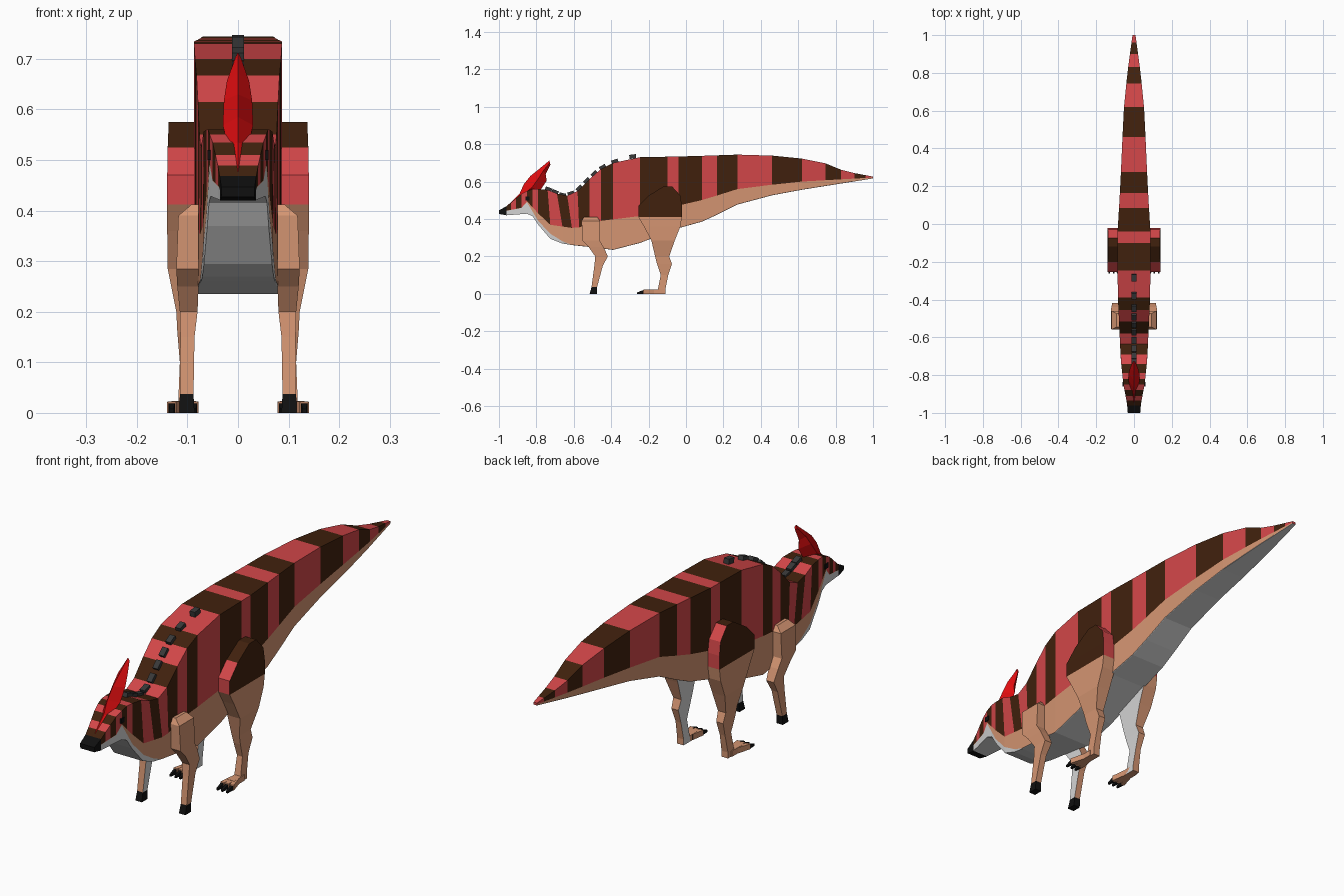
import bpy, bmesh, math
from mathutils import Matrix, Vector

if "Cube" in bpy.data.objects:
    bpy.data.objects.remove(bpy.data.objects["Cube"])

# Colours
COLOURS = {
    "stripe_red": (.65, .062, .066), "stripe_brown": (.052, .015, .004),
    "flank_tan": (.66, .30, .168), "belly_white": (.66, .66, .66),
    "crest_red": (.74, .004, .005), "claw_black": (.005, .005, .005),
    "spine_grey": (.04, .04, .04),
}
NAMES = list(COLOURS)
RED, BROWN, TAN, WHITE, CREST, BLACK, GREY = range(len(NAMES))
MATS = []
for key, rgb in COLOURS.items():
    m = bpy.data.materials.new(key)
    m.use_nodes = True
    m.diffuse_color = (*rgb, 1)
    m.node_tree.nodes["Principled BSDF"].inputs["Base Color"].default_value = (*rgb, 1)
    MATS.append(m)


def loft(name, rings, rule):
    """Skin equal-sized rings; rule(face, ring index, side index) picks the colour."""
    bm = bmesh.new()
    vs = [[bm.verts.new(p) for p in r] for r in rings]
    n = len(rings[0])
    tags = {}
    for i in range(len(vs) - 1):
        for j in range(n):
            k = (j + 1) % n
            f = bm.faces.new((vs[i][j], vs[i][k], vs[i + 1][k], vs[i + 1][j]))
            tags[f] = (i, j)
    tags[bm.faces.new(vs[0])] = (0, -1)
    tags[bm.faces.new(vs[-1])] = (len(vs) - 2, -1)
    bmesh.ops.recalc_face_normals(bm, faces=bm.faces)
    bm.normal_update()
    for f, (i, j) in tags.items():
        f.material_index = rule(f, i, j)
    me = bpy.data.meshes.new(name)
    bm.to_mesh(me)
    bm.free()
    for m in MATS:
        me.materials.append(m)
    ob = bpy.data.objects.new(name, me)
    bpy.context.collection.objects.link(ob)
    return ob


def box(name, centre, size, colour, tilt=0):
    x, y, z = (c / 2 for c in size)
    rings = [[(a, b, c) for a, c in ((-x, -z), (x, -z), (x, z), (-x, z))] for b in (-y, y)]
    ob = loft(name, rings, lambda f, i, j: colour)
    ob.data.transform(Matrix.Translation(Vector(centre)) @ Matrix.Rotation(tilt, 4, "X"))
    return ob


def curve(points):
    """Piecewise linear function through the points."""
    def at(y):
        y = min(max(y, points[0][0]), points[-1][0])
        for (a, u), (b, v) in zip(points, points[1:]):
            if y <= b:
                return u + (v - u) * (y - a) / (b - a)
    return at


# Body outlines along y
top = curve([(-1, .447), (-.96, .468), (-.88, .535), (-.83, .56), (-.75, .56), (-.65, .52),
             (-.59, .54), (-.51, .62), (-.46, .665), (-.39, .70), (-.29, .73), (0, .735),
             (.29, .745), (.45, .74), (.61, .725), (.74, .70), (.85, .655), (1, .627)])
middle = curve([(-1, .435), (-.96, .445), (-.88, .46), (-.85, .495), (-.79, .43), (-.73, .37),
                (-.59, .35), (-.46, .39), (-.25, .415), (-.03, .475), (.1, .505), (.29, .565),
                (.61, .60), (1, .622)])
bib = curve([(-.85, .49), (-.79, .39), (-.74, .33), (-.65, .275), (-.55, .24), (-.4, .2)])
low = curve([(-1, .427), (-.96, .42), (-.83, .43), (-.79, .37), (-.74, .30), (-.65, .265),
             (-.51, .25), (-.39, .235), (-.29, .255), (-.2, .29), (-.03, .355), (.1, .39),
             (.29, .485), (.45, .525), (.61, .555), (1, .617)])
width = curve([(-1, .033), (-.95, .037), (-.85, .056), (-.72, .07), (-.5, .08), (-.35, .087),
               (0, .087), (.1, .078), (.3, .068), (.6, .055), (.8, .035), (1, .008)])

# Stripe edges from tail tip to nose
EDGES = [1, .96, .9, .83, .745, .62, .46, .275, .165, .085, -.04, -.1, -.245, -.39, -.455,
         -.515, -.58, -.635, -.69, -.74, -.79, -.82, -.85, -.88, -.91, -.935, -.96, -1]


def body_ring(y):
    lean = y + .035 * max(0, 1 - abs(y + .67) / .12)
    base = low(lean)
    mid = max(middle(lean), base + .003)
    bib_z = min(max(bib(lean), base + .001), mid - .001)
    w, v = width(y), width(lean)
    half = [(w, y, top(y)), (v, lean, mid), (v, lean, bib_z), (v * .97, lean, base)]
    return half + [(-a, b, c) for a, b, c in reversed(half)]


def body_colour(f, i, j):
    if i == len(EDGES) - 2:
        return BLACK
    if j in (0, 6, 7, -1):
        return (RED, BROWN)[i % 2]
    return TAN if j in (1, 5) else WHITE


loft("body", [body_ring(y) for y in EDGES], body_colour)

# Crest: front point, back point, half width
crest = [((-.955, .472), (-.94, .455), .014), ((-.89, .535), (-.86, .52), .02),
         ((-.868, .585), (-.78, .552), .03), ((-.832, .63), (-.745, .605), .028),
         ((-.78, .672), (-.75, .64), .022), ((-.73, .713), (-.725, .69), .006)]
rings = []
for (fy, fz), (by, bz), w in crest:
    my, mz = (fy + by) / 2, (fz + bz) / 2
    rings.append([(0, fy, fz), (w, my, mz), (0, by, bz), (-w, my, mz)])
loft("crest", rings, lambda f, i, j: CREST)

# Spines along the neck and shoulders
for n, y in enumerate((-.735, -.7, -.66, -.615, -.57, -.53, -.49, -.445, -.38, -.285)):
    slope = math.atan2(top(y + .02) - top(y - .02), .04)
    box(f"back_spine_{n + 1}", (0, y, top(y) + .004), (.024, .036, .022), GREY, slope)

# Leg sections: height, front y, back y, inner x, outer x
FORE = [(.412, -.545, -.475, .078, .092), (.39, -.558, -.46, .078, .118),
        (.285, -.555, -.462, .078, .122), (.25, -.52, -.44, .078, .12),
        (.2, -.485, -.418, .08, .115), (.15, -.49, -.445, .086, .114),
        (.037, -.505, -.475, .088, .115), (0, -.515, -.477, .086, .116)]
HIND = [(.575, -.12, -.075, .075, .137), (.525, -.2, -.03, .075, .139),
        (.47, -.255, -.022, .075, .14), (.412, -.255, -.022, .075, .14),
        (.36, -.225, -.03, .078, .14), (.285, -.185, -.06, .08, .139),
        (.2, -.165, -.09, .085, .122), (.16, -.155, -.075, .088, .12),
        (.1, -.135, -.095, .09, .115), (.025, -.15, -.11, .088, .118),
        (0, -.155, -.11, .088, .118)]


def leg(name, sections, side, rule):
    rings = [[(side * a, f, z), (side * b, f, z), (side * b, r, z), (side * a, r, z)]
             for z, f, r, a, b in sections]

    def colour(f, i, j):
        special = rule(f, f.calc_center_median().z)
        if special is not None:
            return special
        return WHITE if f.normal.x * side < -.7 else TAN
    loft(name, rings, colour)


def fore_rule(f, z):
    return BLACK if z < .036 else None


def hind_rule(f, z):
    if z < .41:
        return None
    back = f.normal.y > .6
    front_low = f.normal.y < -.6 and z < .5
    return RED if back or front_low else BROWN


for label, s in (("left", 1), ("right", -1)):
    leg(f"{label}_front_leg", FORE, s, fore_rule)
    leg(f"{label}_hind_leg", HIND, s, hind_rule)
    box(f"{label}_hind_foot", (s * .105, -.165, .012), (.034, .07, .024), TAN)
    # Toes fan out from the foot and end in claws
    for n, (x0, x1) in enumerate(((.096, .087), (.105, .108), (.114, .131))):
        path = [(-.17, x0, .009, .024), (-.228, x1, .009, .022),
                (-.23, x1, .006, .019), (-.262, x1, .004, .008)]
        rings = [[(s * x - w, y, 0), (s * x + w, y, 0), (s * x + w, y, h), (s * x - w, y, h)]
                 for y, x, w, h in path]
        loft(f"{label}_toe_{n + 1}", rings, lambda f, i, j: TAN if i < 2 and j >= 0 else BLACK)
    box(f"{label}_eye", (s * .056, -.848, .51), (.008, .022, .02), BLACK)
